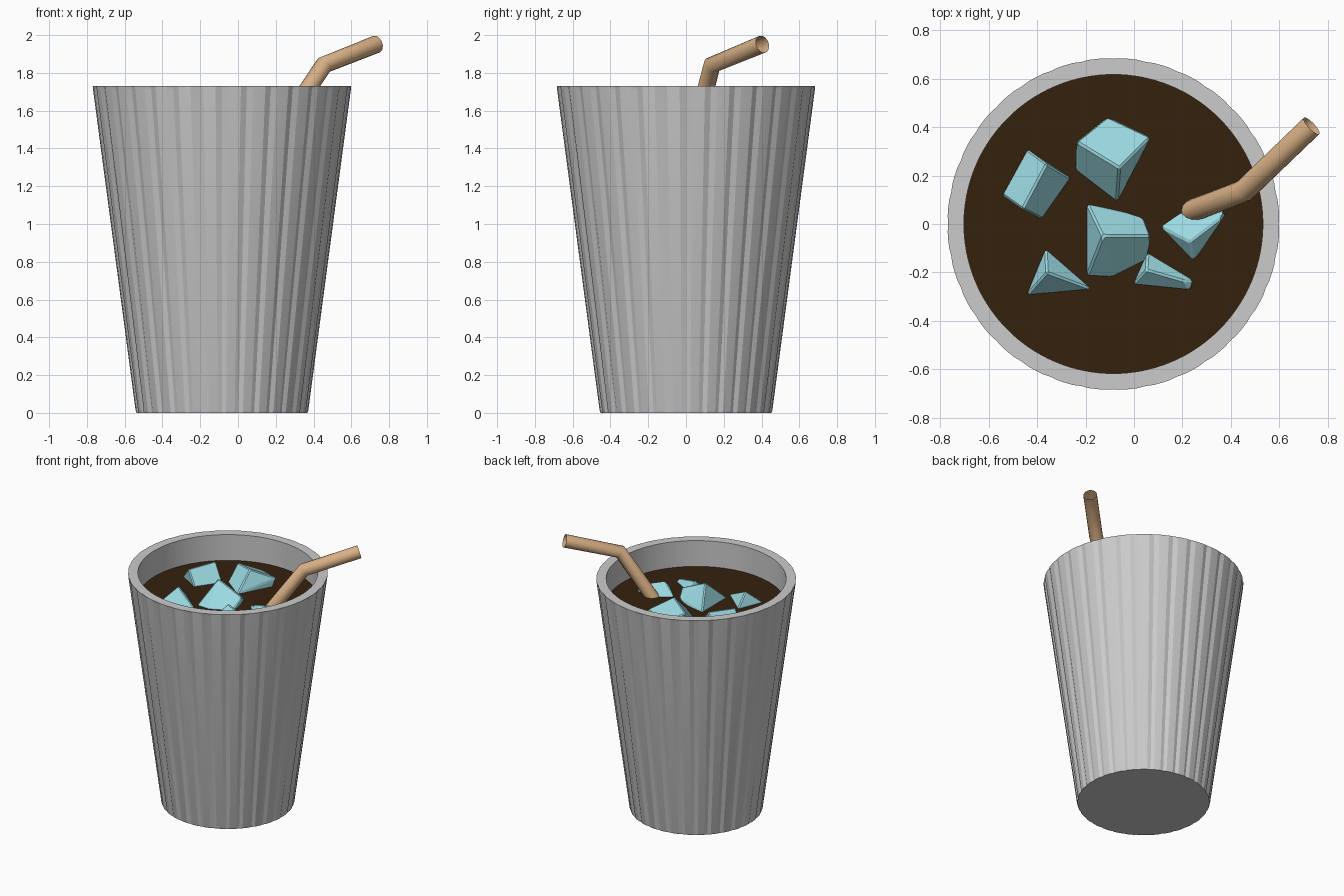
import bpy, bmesh, math

if "Cube" in bpy.data.objects:
    bpy.data.objects.remove(bpy.data.objects["Cube"])

CX = -0.085          # cup axis
WATER = 1.535        # drink level


def material(name, rgb):
    m = bpy.data.materials.new(name)
    m.diffuse_color = (*rgb, 1)
    m.use_nodes = True
    m.node_tree.nodes["Principled BSDF"].inputs["Base Color"].default_value = m.diffuse_color
    return m


grey = material("cup grey", (0.60, 0.60, 0.60))
brown = material("drink brown", (0.036, 0.015, 0.004))
ice_blue = material("ice blue", (0.33, 0.70, 0.76))
tan = material("straw tan", (0.70, 0.44, 0.24))


def add_object(name, bm, mat, smooth=None):
    bmesh.ops.recalc_face_normals(bm, faces=bm.faces)
    mesh = bpy.data.meshes.new(name)
    bm.to_mesh(mesh)
    bm.free()
    mesh.materials.append(mat)
    ob = bpy.data.objects.new(name, mesh)
    bpy.context.collection.objects.link(ob)
    if smooth:
        bpy.context.view_layer.objects.active = ob
        ob.select_set(True)
        bpy.ops.object.shade_smooth_by_angle(angle=math.radians(smooth))
        ob.select_set(False)
    return ob


# Cup: lathe profile (radius, height, flute depth) with 32 flutes outside
RIBS, PER = 32, 4
N = RIBS * PER
profile = [(0.453, 0.0, 0.004), (0.458, 0.015, 0.010), (0.683, 1.71, 0.010),
           (0.685, 1.73, 0.003), (0.617, 1.73, 0.0), (0.617, 1.50, 0.0)]
bm = bmesh.new()
rings = []
for r, z, depth in profile:
    ring = []
    for i in range(N):
        a = 2 * math.pi * i / N
        rr = r - depth * (i % PER == 0)
        ring.append(bm.verts.new((CX + rr * math.cos(a), rr * math.sin(a), z)))
    rings.append(ring)
for lo, hi in zip(rings, rings[1:]):
    for i in range(N):
        j = (i + 1) % N
        bm.faces.new((lo[i], lo[j], hi[j], hi[i]))
bm.faces.new(rings[0])
bm.faces.new(rings[-1])
add_object("cup", bm, grey, 12)

# Drink surface
bm = bmesh.new()
bmesh.ops.create_circle(bm, cap_ends=True, segments=N, radius=0.617)
bmesh.ops.translate(bm, verts=bm.verts, vec=(CX, 0, WATER))
add_object("drink", bm, brown)

# Ice: corners above the drink (x, y, height) and outline at the drink level
ice = [
    ([(-0.36, 0.25, 0.115), (-0.46, 0.06, 0.10)],
     [(-0.44, 0.31), (-0.26, 0.19), (-0.38, 0.02), (-0.545, 0.12)]),
    ([(-0.06, 0.23, 0.14), (-0.24, 0.34, 0.10), (-0.11, 0.445, 0.04), (0.07, 0.36, 0.06)],
     [(-0.24, 0.22), (-0.07, 0.09), (0.05, 0.32)]),
    ([(-0.13, -0.05, 0.16), (0.07, -0.05, 0.07), (0.04, 0.03, 0.02)],
     [(-0.195, 0.085), (-0.195, -0.215), (-0.09, -0.22), (0.05, -0.15)]),
    ([(-0.36, -0.20, 0.10)],
     [(-0.365, -0.10), (-0.17, -0.27), (-0.445, -0.295)]),
    ([(0.23, -0.075, 0.065), (0.38, 0.04, 0.04)],
     [(0.105, -0.01), (0.19, 0.05), (0.36, 0.06), (0.245, -0.155)]),
    ([(0.05, -0.19, 0.07), (0.21, -0.235, 0.03)],
     [(0.055, -0.115), (0.245, -0.23), (0.235, -0.275), (-0.005, -0.25)]),
]
for n, (tops, outline) in enumerate(ice, 1):
    bm = bmesh.new()
    for x, y, h in tops:
        bm.verts.new((x, y, WATER + h))
    for x, y in outline:
        bm.verts.new((x, y, WATER))
        bm.verts.new((x, y, WATER - 0.06))
    hull = bmesh.ops.convex_hull(bm, input=bm.verts)
    bmesh.ops.delete(bm, geom=[v for v in bm.verts if not v.link_faces], context='VERTS')
    bmesh.ops.dissolve_limit(bm, angle_limit=math.radians(14), verts=bm.verts, edges=bm.edges)
    bmesh.ops.bevel(bm, geom=list(bm.edges), offset=0.008, segments=1,
                    affect='EDGES', clamp_overlap=True)
    add_object(f"ice_{n}", bm, ice_blue)

# Bent straw: open tube along a three-point path
curve = bpy.data.curves.new("straw", 'CURVE')
curve.dimensions = '3D'
curve.bevel_depth = 0.047
curve.bevel_resolution = 6
curve.use_fill_caps = False
path = [(0.215, 0.045, 1.48), (0.455, 0.138, 1.842), (0.733, 0.405, 1.952)]
spline = curve.splines.new('POLY')
spline.points.add(len(path) - 1)
for p, co in zip(spline.points, path):
    p.co = (*co, 1)
curve.materials.append(tan)
straw = bpy.data.objects.new("straw", curve)
bpy.context.collection.objects.link(straw)
